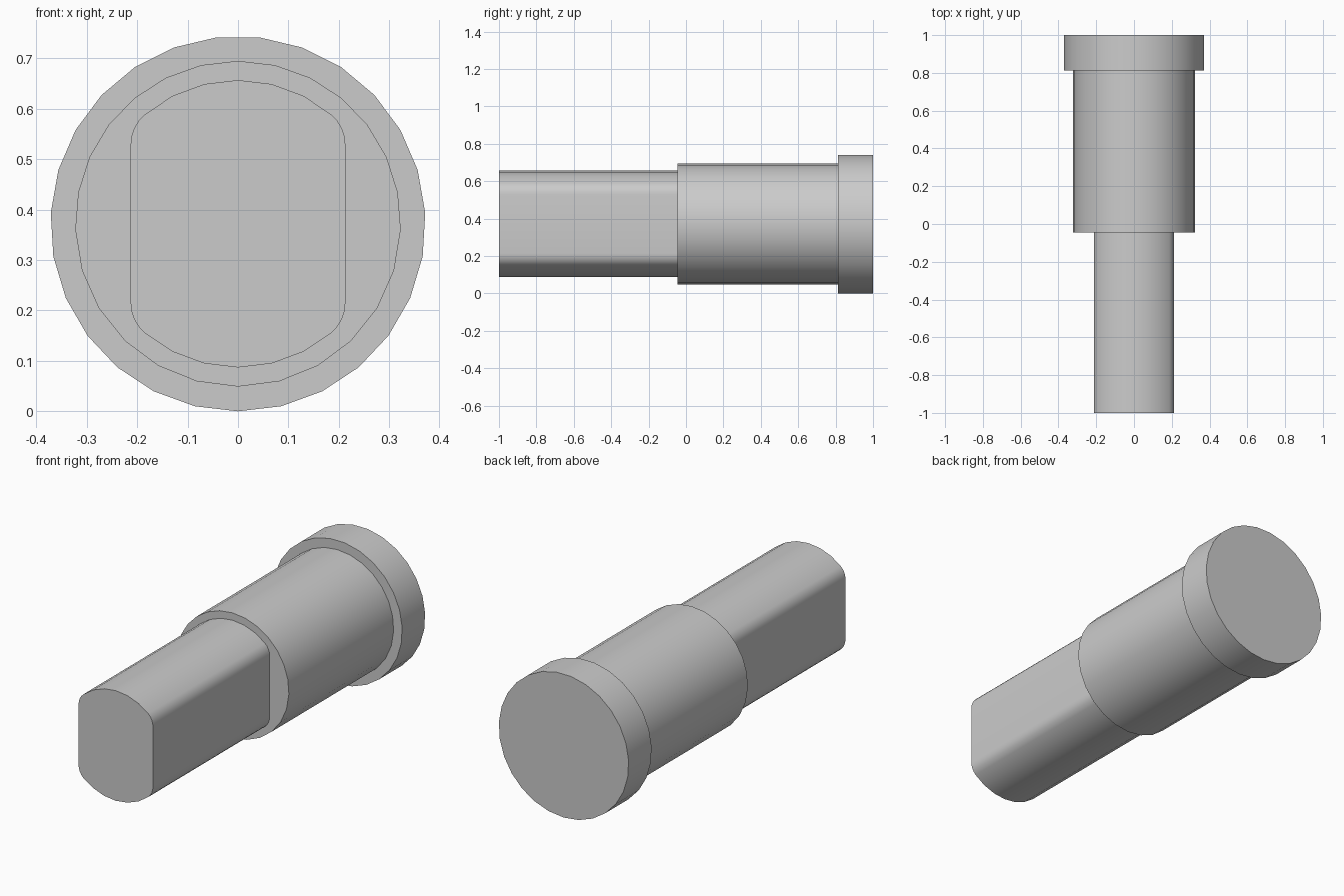
import bpy, bmesh, math

if "Cube" in bpy.data.objects:
    bpy.data.objects.remove(bpy.data.objects["Cube"], do_unlink=True)

AXIS_Z = 0.372

steel = bpy.data.materials.new("plain grey steel")
steel.use_nodes = True
steel.diffuse_color = (0.6, 0.6, 0.6, 1)
steel.node_tree.nodes["Principled BSDF"].inputs["Base Color"].default_value = (0.6, 0.6, 0.6, 1)


def arc(cx, cz, radius, start, end, steps):
    """Points on an arc in the x-z plane, angles in degrees."""
    angles = [math.radians(start + (end - start) * i / steps) for i in range(steps + 1)]
    return [(cx + radius * math.cos(a), cz + radius * math.sin(a)) for a in angles]


def extrude_part(name, outline, front, back):
    """Solid made by sweeping a closed outline along y."""
    bm = bmesh.new()
    face = bm.faces.new([bm.verts.new((x, front, z + AXIS_Z)) for x, z in outline])
    swept = bmesh.ops.extrude_face_region(bm, geom=[face], use_keep_orig=True)
    moved = [g for g in swept["geom"] if isinstance(g, bmesh.types.BMVert)]
    bmesh.ops.translate(bm, verts=moved, vec=(0, back - front, 0))
    bmesh.ops.recalc_face_normals(bm, faces=bm.faces)
    mesh = bpy.data.meshes.new(name)
    bm.to_mesh(mesh)
    bm.free()
    mesh.materials.append(steel)
    part = bpy.data.objects.new(name, mesh)
    bpy.context.collection.objects.link(part)
    bpy.ops.object.select_all(action="DESELECT")
    part.select_set(True)
    bpy.context.view_layer.objects.active = part
    bpy.ops.object.shade_smooth_by_angle(angle=math.radians(30))
    return part


# Head: wide round collar at the back
extrude_part("head", arc(0, 0, 0.372, -90, 270, 27)[:-1], 0.812, 1.0)

# Body: round barrel, upper arc slightly finer than the lower one
upper = arc(0, 0, 0.323, -2, 182, 14)
lower = arc(0, 0, 0.323, 182, 358, 12)
extrude_part("body", upper + lower[1:-1], -0.045, 0.812)

# Shank: round bar with two side flats and rounded corners
FLAT_X, RADIUS, FILLET = 0.213, 0.285, 0.078
fx = FLAT_X - FILLET
fz = math.sqrt((RADIUS - FILLET) ** 2 - fx ** 2)
turn = math.degrees(math.atan2(fz, fx))
top = arc(fx, fz, FILLET, 0, turn, 4)
top += arc(0, 0, RADIUS, turn, 180 - turn, 6)[1:-1]
top += arc(-fx, fz, FILLET, 180 - turn, 180, 4)
bottom = [(-x, -z) for x, z in top]
extrude_part("shank", top + bottom, -1.0, -0.045)
